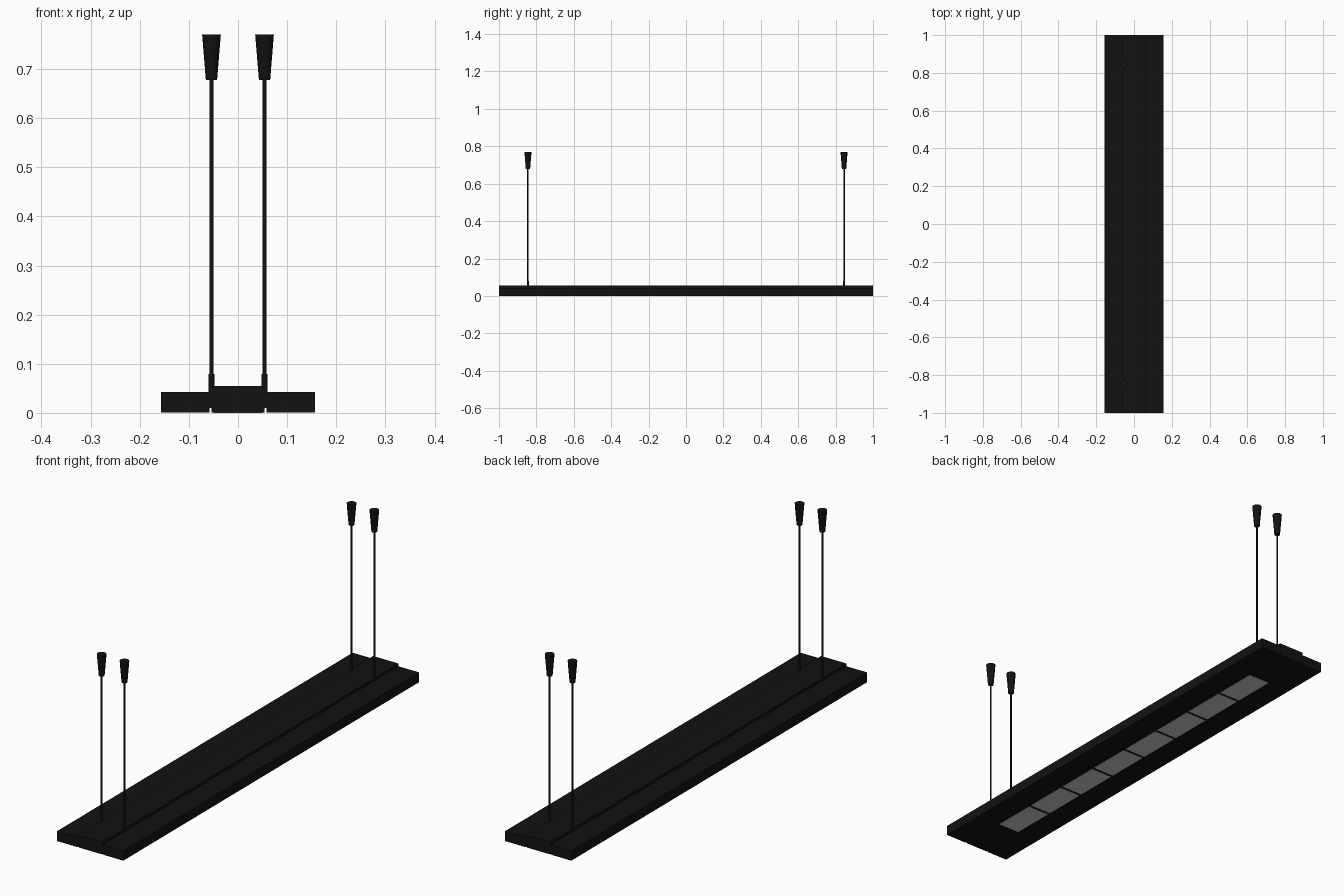
import bpy, bmesh, math

if "Cube" in bpy.data.objects:
    bpy.data.objects.remove(bpy.data.objects["Cube"])

def material(name, rgb):
    m = bpy.data.materials.new(name)
    m.diffuse_color = (*rgb, 1)
    m.use_nodes = True
    m.node_tree.nodes["Principled BSDF"].inputs["Base Color"].default_value = m.diffuse_color
    return m

black = material("black_metal", (0.006, 0.006, 0.006))

def add_object(name, bm, mat=None, smooth=False):
    bmesh.ops.recalc_face_normals(bm, faces=bm.faces)
    me = bpy.data.meshes.new(name)
    bm.to_mesh(me)
    bm.free()
    ob = bpy.data.objects.new(name, me)
    bpy.context.collection.objects.link(ob)
    if mat:
        me.materials.append(mat)
    if smooth:
        bpy.context.view_layer.objects.active = ob
        ob.select_set(True)
        bpy.ops.object.shade_smooth_by_angle(angle=math.radians(40))
        ob.select_set(False)
    return ob

def extrude_profile(name, half, length, mat):
    # mirrored cross-section in x/z, extruded along y
    pts = half + [(-x, z) for x, z in reversed(half)]
    bm = bmesh.new()
    face = bm.faces.new([bm.verts.new((x, -length / 2, z)) for x, z in pts])
    new = bmesh.ops.extrude_face_region(bm, geom=[face])["geom"]
    bmesh.ops.translate(bm, vec=(0, length, 0),
                        verts=[v for v in new if isinstance(v, bmesh.types.BMVert)])
    return add_object(name, bm, mat)

def lathe(name, profile, x, y, mat, sides=24):
    bm = bmesh.new()
    rings = [[bm.verts.new((x + r * math.cos(2 * math.pi * i / sides),
                            y + r * math.sin(2 * math.pi * i / sides), z))
              for i in range(sides)] for r, z in profile]
    for a, b in zip(rings, rings[1:]):
        for i in range(sides):
            j = (i + 1) % sides
            bm.faces.new((a[i], a[j], b[j], b[i]))
    bm.faces.new(rings[0])
    bm.faces.new(rings[-1])
    return add_object(name, bm, mat, True)

def box(name, center, size, mat=None):
    bm = bmesh.new()
    bmesh.ops.create_cube(bm, size=1)
    bmesh.ops.scale(bm, vec=size, verts=bm.verts)
    bmesh.ops.translate(bm, vec=center, verts=bm.verts)
    return add_object(name, bm, mat)

# Long housing: raised spine on top, two narrow grooves underneath
base = 0.0008
extrude_profile("lamp_housing", [
    (0.054, base), (0.054, 0.010), (0.0585, 0.010), (0.0585, base),
    (0.157, base), (0.157, 0.043), (0.060, 0.043), (0.060, 0.055)], 2.0, black)

# Row of light panels on the underside
count, span, gap = 8, 1.59, 0.012
pitch = (span + gap) / count
for i in range(count):
    y = (i - (count - 1) / 2) * pitch
    box(f"light_panel_{i + 1}", (0, y, 0.001), (0.1, pitch - gap, 0.002))

# Four suspensions: cable, lower ferrule and tapered ceiling cup
for sx in (-1, 1):
    for sy in (-1, 1):
        x, y = sx * 0.054, sy * 0.845
        tag = ("left" if sx < 0 else "right") + ("_front" if sy < 0 else "_back")
        lathe("cable_" + tag, [(0.0038, 0.05), (0.0038, 0.69)], x, y, black, 12)
        lathe("ferrule_" + tag, [(0.006, 0.04), (0.006, 0.079)], x, y, black)
        lathe("ceiling_cup_" + tag, [(0.0115, 0.678), (0.019, 0.77)], x, y, black)
